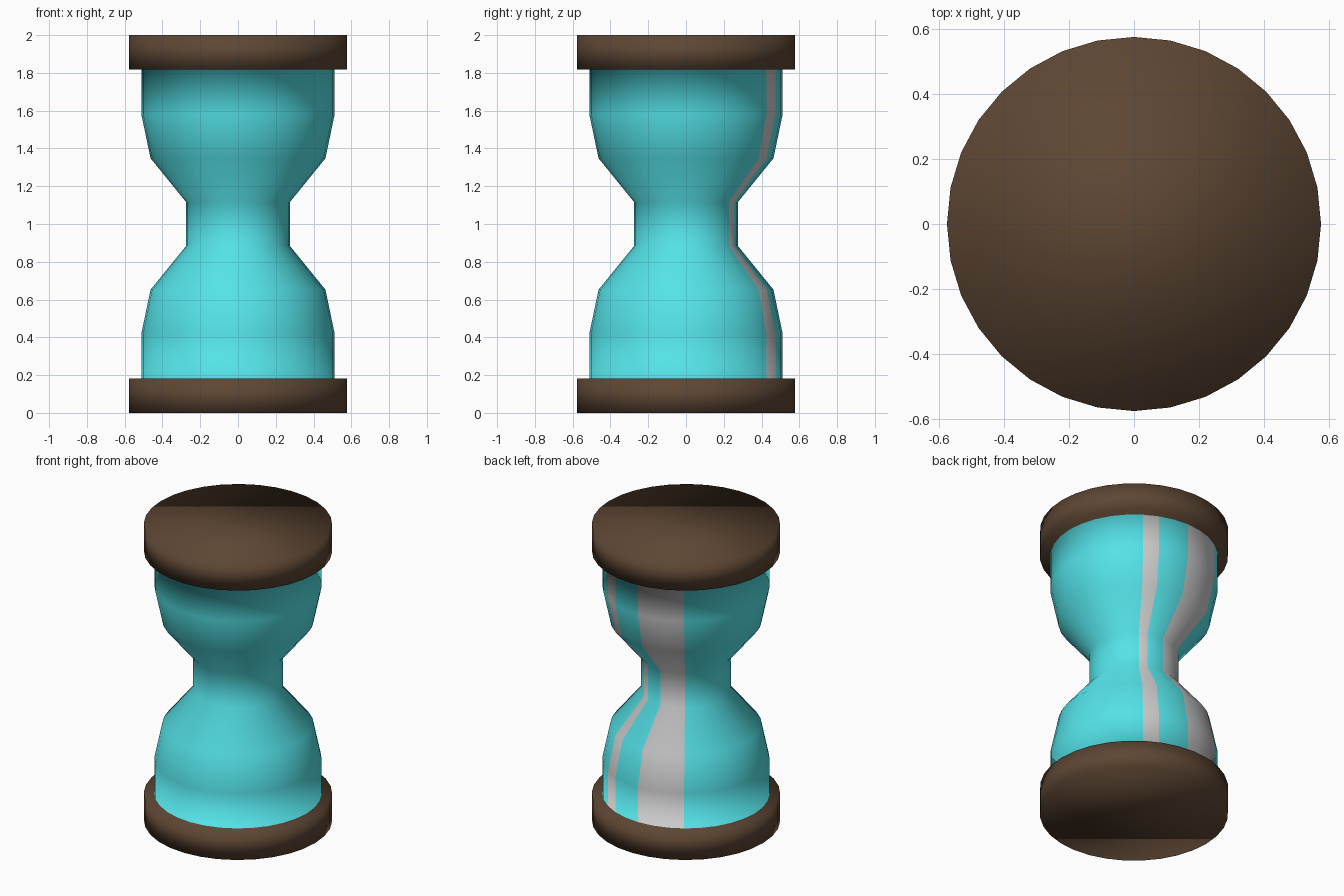
import bpy, bmesh
from math import cos, sin, tau

if "Cube" in bpy.data.objects:
    bpy.data.objects.remove(bpy.data.objects["Cube"])

SIDES = 32


def material(name, rgb=None):
    m = bpy.data.materials.new(name)
    if rgb:
        m.diffuse_color = (*rgb, 1)
    return m


# Half profile (radius, height), mirrored about mid height
lower = [(0.576, 0), (0.576, 0.183), (0.512, 0.183), (0.512, 0.418),
         (0.463, 0.652), (0.274, 0.885)]
profile = lower + [(r, 2 - z) for r, z in reversed(lower)]

# Body segments left as grey stripes on the back
STRIPES = {5, 8, 9, 10}
WOOD, GLASS, GREY = range(3)

# Turned hourglass: one continuous surface, end discs included
bm = bmesh.new()
rings = [[bm.verts.new((r * cos(tau * i / SIDES), r * sin(tau * i / SIDES), z))
          for i in range(SIDES)] for r, z in profile]
for k, (a, b) in enumerate(zip(rings, rings[1:])):
    is_body = 2 <= k <= len(rings) - 4
    for i in range(SIDES):
        j = (i + 1) % SIDES
        f = bm.faces.new((a[i], a[j], b[j], b[i]))
        if is_body:
            f.material_index = GREY if i in STRIPES else GLASS
bm.faces.new(rings[0][::-1])
bm.faces.new(rings[-1])
for f in bm.faces:
    f.smooth = True

mesh = bpy.data.meshes.new("hourglass")
bm.to_mesh(mesh)
bm.free()
mesh.materials.append(material("dark_wood", (0.110, 0.062, 0.034)))
mesh.materials.append(material("teal_glass", (0.089, 0.767, 0.807)))
mesh.materials.append(material("plain_grey"))
bpy.context.collection.objects.link(bpy.data.objects.new("hourglass", mesh))

for m in bpy.data.materials:
    if m.users and not m.is_grease_pencil:
        m.use_nodes = True
        m.node_tree.nodes["Principled BSDF"].inputs["Base Color"].default_value = m.diffuse_color
